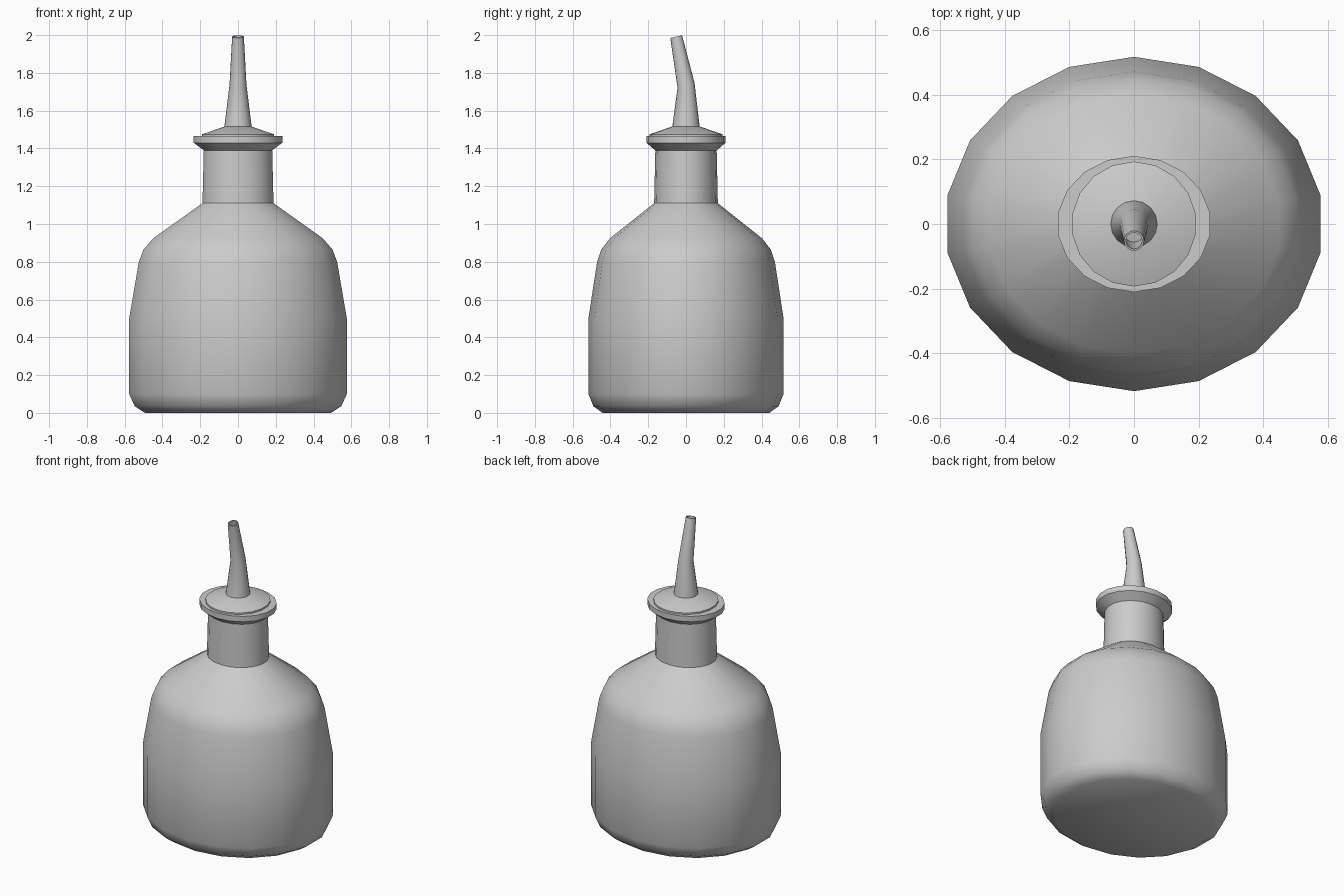
import bpy, bmesh, math
from math import sin, cos, pi

cube = bpy.data.objects.get("Cube")
if cube:
    bpy.data.objects.remove(cube)

grey = bpy.data.materials.new("light_grey")
grey.use_nodes = True
colour = (0.6, 0.6, 0.6, 1)
grey.diffuse_color = colour
grey.node_tree.nodes["Principled BSDF"].inputs["Base Color"].default_value = colour


def loft(name, rings, sides, squash=1.0, cap_start=True, cap_end=True):
    """Join stacked rings; each is (radius, z, y offset, rise per unit y)."""
    bm = bmesh.new()
    loops = []
    for r, z, *lean in rings:
        off, tilt = lean or (0, 0)
        loop = []
        for i in range(sides):
            a = 2 * pi * i / sides
            y = r * squash * cos(a)
            loop.append(bm.verts.new((r * sin(a), off + y, z + tilt * y)))
        loops.append(loop)
    for low, high in zip(loops, loops[1:]):
        for i in range(sides):
            j = (i + 1) % sides
            bm.faces.new((low[i], low[j], high[j], high[i]))
    if cap_start:
        bm.faces.new(loops[0])
    if cap_end:
        bm.faces.new(loops[-1])
    bmesh.ops.recalc_face_normals(bm, faces=bm.faces)
    mesh = bpy.data.meshes.new(name)
    bm.to_mesh(mesh)
    bm.free()
    mesh.materials.append(grey)
    obj = bpy.data.objects.new(name, mesh)
    bpy.context.collection.objects.link(obj)
    bpy.ops.object.select_all(action="DESELECT")
    obj.select_set(True)
    bpy.context.view_layer.objects.active = obj
    bpy.ops.object.shade_smooth_by_angle(angle=math.radians(42))
    return obj


# Oval bottle: rounded foot, straight wall, shoulder, neck and flared lip
loft("bottle", [
    (0.50, 0.0), (0.555, 0.035), (0.585, 0.1), (0.585, 0.5),
    (0.533, 0.8), (0.508, 0.865), (0.455, 0.925), (0.191, 1.11),
    (0.184, 1.39), (0.238, 1.43), (0.238, 1.465),
], 18, squash=0.883)

# Round stopper with a low conical top
loft("stopper", [(0.193, 1.46), (0.193, 1.475), (0.073, 1.516)], 18)

# Bent pouring spout with a hollow tip
loft("spout", [
    (0.073, 1.51, 0, 0), (0.045, 1.735, 0, 0.3),
    (0.031, 1.992, -0.052, 0.22), (0.025, 1.992, -0.052, 0.22),
    (0.032, 1.85, -0.024, 0.25),
], 16)
